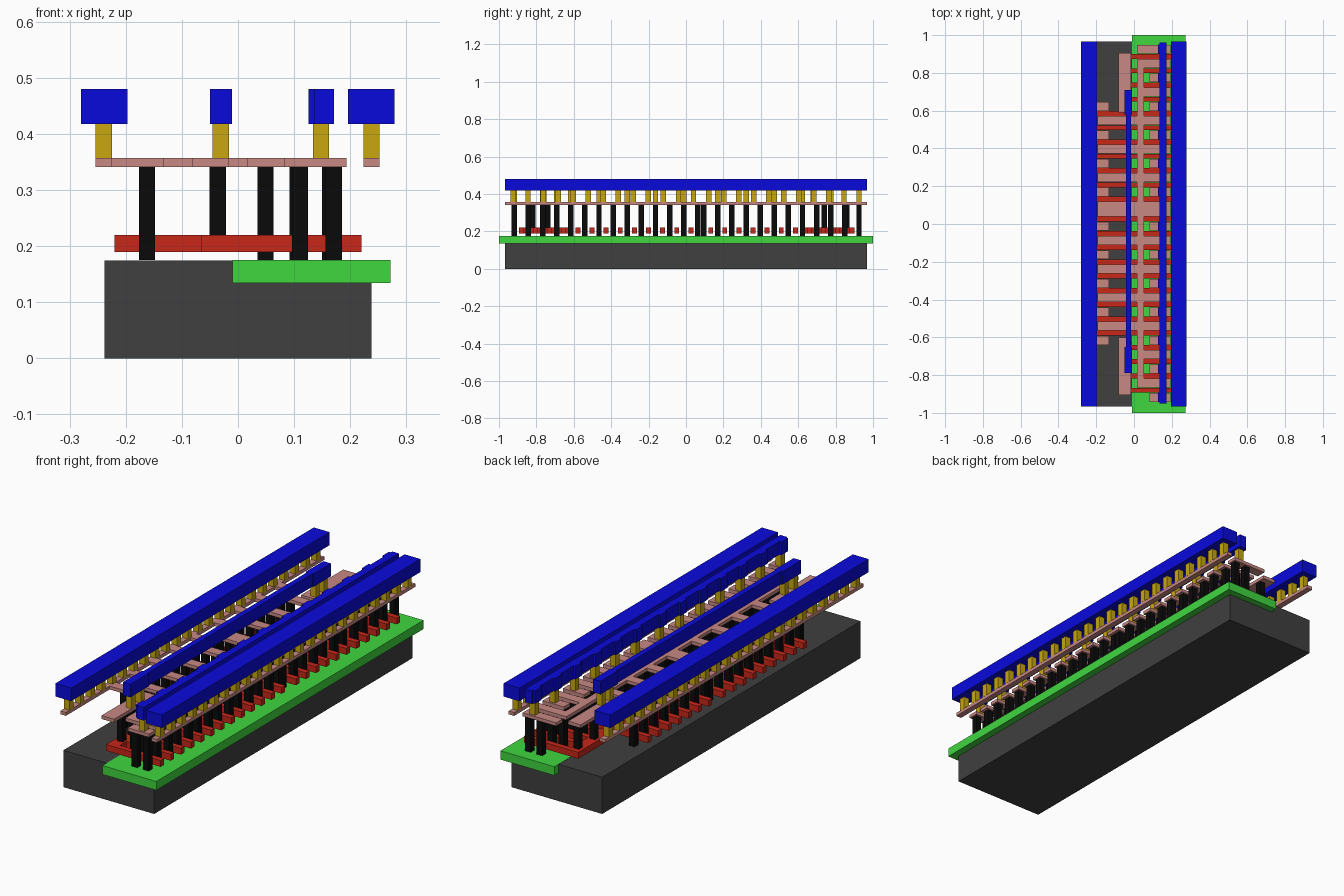
import bpy, bmesh
from mathutils import Matrix, Vector

if "Cube" in bpy.data.objects:
    bpy.data.objects.remove(bpy.data.objects["Cube"])


def layer(name, color, z0, z1, rects):
    """One flat layer: every rect is (x0, x1, y0, y1), extruded from z0 to z1."""
    bm = bmesh.new()
    for x0, x1, y0, y1 in rects:
        m = Matrix.LocRotScale(Vector(((x0 + x1) / 2, (y0 + y1) / 2, (z0 + z1) / 2)), None,
                               Vector((x1 - x0, y1 - y0, z1 - z0)))
        bmesh.ops.create_cube(bm, size=1, matrix=m)
    mesh = bpy.data.meshes.new(name)
    bm.to_mesh(mesh)
    bm.free()
    ob = bpy.data.objects.new(name, mesh)
    bpy.context.collection.objects.link(ob)
    mat = bpy.data.materials.get(name) or bpy.data.materials.new(name)
    mat.diffuse_color = (*color, 1)
    mat.use_nodes = True
    mat.node_tree.nodes["Principled BSDF"].inputs["Base Color"].default_value = mat.diffuse_color
    mesh.materials.append(mat)
    return ob


def sq(x, y, s=0.029):
    return (x - s / 2, x + s / 2, y - s / 2, y + s / 2)


def bar(x0, x1, y, w):
    return (x0, x1, y - w / 2, y + w / 2)


P = 0.0755                                      # gate pitch
up = [0.132 + P * i for i in range(11)]         # gates above the gap
low = [0.026 - P * i for i in range(13)]        # gates below the gap
# contact rows beside the gates; even rows (from the gap) are drains
rows = [(0.0945 + P * i, i) for i in range(12)] + [(0.0635 - P * i, i) for i in range(14)]
drains = [y for y, i in rows if i % 2 == 0]
sources = [y for y, i in rows if i % 2 == 1]
left_lim = 0.66                                 # left transistors are shorter

# base block and well
layer("substrate", (0.05, 0.05, 0.05), 0, 0.1745, [(-0.238, 0.238, -0.967, 0.967)])
layer("well", (0.05, 0.68, 0.05), 0.134, 0.1755, [(-0.01, 0.272, -1, 1)])

# gate fingers with a central spine
gates = [bar(-0.22 if abs(y) < left_lim - 0.04 else -0.066, 0.22, y, 0.026) for y in up + low]
gates += [(-0.066, -0.012, 0.62, up[-1] + 0.013), (-0.066, -0.012, low[-1] - 0.013, -0.62)]
layer("gate_fingers", (0.58, 0.02, 0.01), 0.19, 0.22, gates)

# contact posts
posts = []
for y in drains:
    posts += [sq(x, y) for x in (0.049, 0.106, 0.164)]
for y in sources:
    posts += [sq(x, y) for x in (0.1105, 0.1705)]
posts += [sq(-0.162, y) for y in drains + sources if abs(y) < left_lim]
layer("contact_posts", (0.003, 0.003, 0.003), 0.175, 0.341, posts)
layer("gate_posts", (0.003, 0.003, 0.003), 0.22, 0.341,
      [sq(-0.036, y) for y in (0.86, 0.74, -0.74, -0.82)])

# lower metal: rail strips, drain comb, source pads, input strips
W = 0.047
pink = [(-0.254, -0.225, -0.967, 0.967), (0.224, 0.252, -0.967, 0.967)]
pink += [(0.016, 0.052, -0.865, 0.865)]
for y in drains:
    pink.append(bar(0.016, 0.193, y, W))
    if abs(y) < left_lim:
        pink.append(bar(-0.193, 0.016, y, W))
for y in sources:
    pink.append(bar(0.082, 0.193, y, W))
    if abs(y) < left_lim:
        pink.append(bar(-0.254, -0.133, y, W))
pink += [bar(0.016, 0.082, max(sources), W)]
pink += [(-0.082, -0.016, 0.59, 0.905), (-0.082, -0.016, -0.905, -0.6)]
layer("lower_metal", (0.58, 0.25, 0.23), 0.341, 0.357, pink)

# vias between the metals
vias = [sq(x, -0.925 + 1.85 / 23 * i) for x in (-0.2395, 0.238) for i in range(24)]
vias += [sq(0.148, y) for y in sources]
vias += [sq(-0.0305, y) for y in (0.68, 0.62, -0.69, -0.76)]
layer("vias", (0.58, 0.39, 0.005), 0.357, 0.418, vias)

# upper metal rails, with wider pads at the vias
layer("outer_rails", (0.003, 0.003, 0.72), 0.418, 0.48,
      [(-0.28, -0.197, -0.967, 0.967), (0.196, 0.279, -0.967, 0.967)])
layer("supply_rail", (0.003, 0.003, 0.72), 0.418, 0.48,
      [(0.136, 0.171, -0.95, 0.96)] + [bar(0.126, 0.137, y, 0.05) for y in sources])
layer("input_rail", (0.003, 0.003, 0.72), 0.418, 0.48,
      [(-0.042, -0.016, -0.66, 0.59), (-0.05, -0.011, 0.58, 0.71), (-0.05, -0.011, -0.79, -0.65)])
